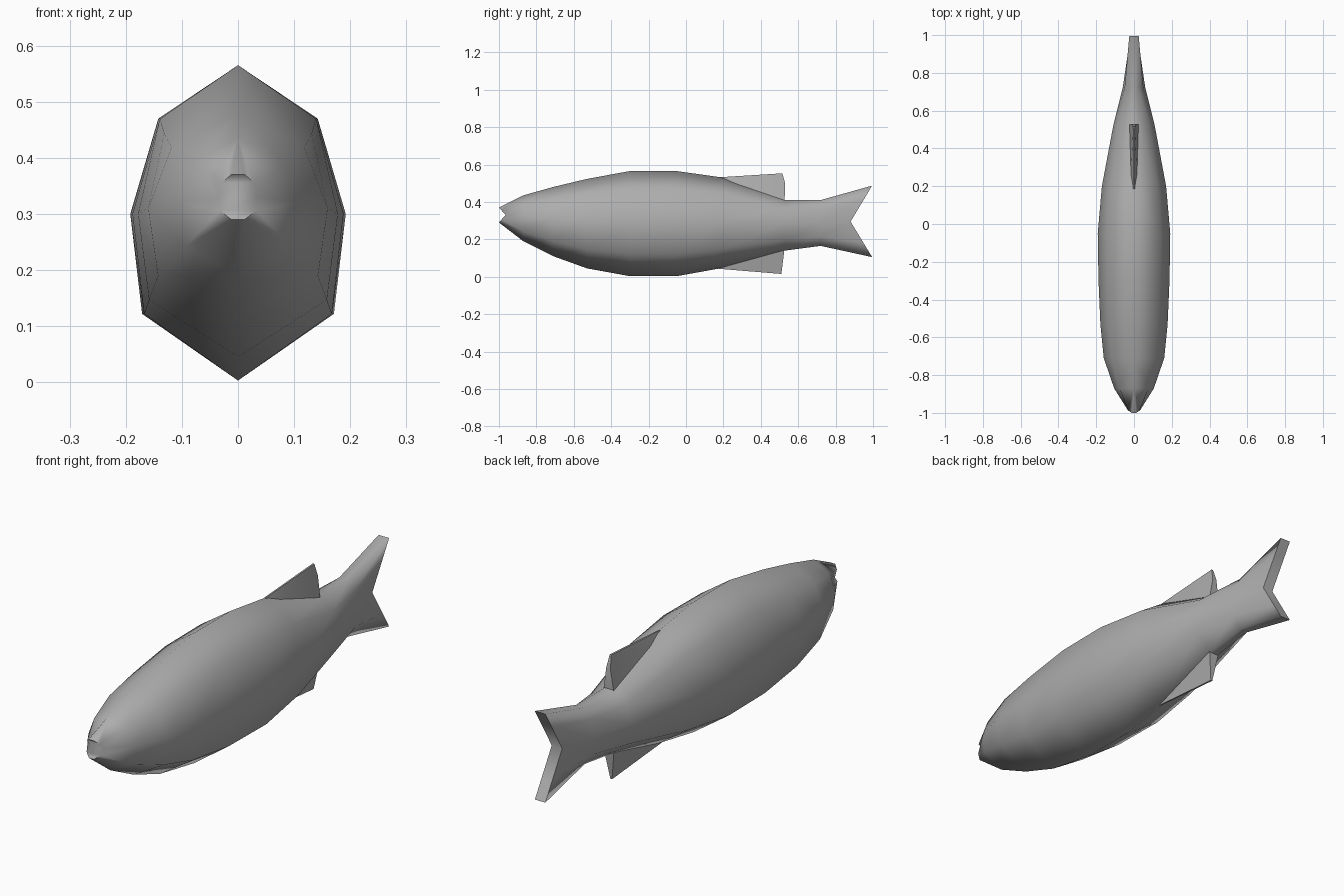
import bpy, bmesh, math

if "Cube" in bpy.data.objects:
    bpy.data.objects.remove(bpy.data.objects["Cube"], do_unlink=True)

grey = bpy.data.materials.new("plain grey")
grey.use_nodes = True
colour = (0.42, 0.42, 0.42, 1)
grey.diffuse_color = colour
grey.node_tree.nodes["Principled BSDF"].inputs["Base Color"].default_value = colour


def finish(name, bm, angle):
    bmesh.ops.remove_doubles(bm, verts=bm.verts, dist=0.0005)
    bmesh.ops.recalc_face_normals(bm, faces=bm.faces)
    mesh = bpy.data.meshes.new(name)
    bm.to_mesh(mesh)
    bm.free()
    mesh.materials.append(grey)
    obj = bpy.data.objects.new(name, mesh)
    bpy.context.collection.objects.link(obj)
    bpy.ops.object.select_all(action='DESELECT')
    obj.select_set(True)
    bpy.context.view_layer.objects.active = obj
    bpy.ops.object.shade_smooth_by_angle(angle=math.radians(angle))
    return obj


def lerp(a, b, f):
    return a + (b - a) * f


# Body stations: edge y, middle y, bottom z, middle z, top z, half width, ridge half width
STATIONS = [
    (-1.0, -0.965, 0.29, 0.33, 0.37, 0.035, 0.012),
    (-0.87, -0.87, 0.19, 0.32, 0.435, 0.105, 0),
    (-0.71, -0.71, 0.11, 0.31, 0.48, 0.16, 0),
    (-0.53, -0.53, 0.045, 0.30, 0.523, 0.178, 0),
    (-0.30, -0.30, 0.003, 0.30, 0.565, 0.188, 0),
    (-0.05, -0.05, 0.003, 0.30, 0.565, 0.192, 0),
    (0.20, 0.20, 0.048, 0.30, 0.53, 0.17, 0),
    (0.53, 0.53, 0.14, 0.29, 0.41, 0.108, 0.02),
    (0.72, 0.72, 0.165, 0.29, 0.41, 0.06, 0.02),
    (0.995, 0.88, 0.105, 0.295, 0.487, 0.025, 0.025),
]
# Half section from belly to back: height fraction, width fraction
SECTION = [(-1, 0), (-0.6, 0.89), (0, 1), (0.64, 0.74), (1, 0)]


def half_ring(bm, station, side):
    edge, mid, low, centre, high, width, ridge = station
    ring = []
    for h, w in SECTION:
        z = lerp(centre, high if h > 0 else low, abs(h))
        ring.append(bm.verts.new((side * lerp(ridge, width, w), lerp(mid, edge, abs(h)), z)))
    return ring


bm = bmesh.new()
right, left = ([half_ring(bm, s, side) for s in STATIONS] for side in (-1, 1))
last = len(SECTION) - 1
for n in range(len(STATIONS) - 1):
    for i in range(last):
        for half in (right, left):
            bm.faces.new((half[n][i], half[n][i + 1], half[n + 1][i + 1], half[n + 1][i]))
    # Narrow strips along the belly and back
    for i in (0, last):
        bm.faces.new((right[n][i], left[n][i], left[n + 1][i], right[n + 1][i]))
# Mouth notch and tail fork
for n in (0, -1):
    for i in range(last):
        bm.faces.new((right[n][i], right[n][i + 1], left[n][i + 1], left[n][i]))
finish("fish_body", bm, 80)


# Thin fins: outline points as y, z, half thickness
def fin(name, outline):
    bm = bmesh.new()
    a, b = ([bm.verts.new((s * t, y, z)) for y, z, t in outline] for s in (-1, 1))
    bm.faces.new(a)
    bm.faces.new(b)
    for i in range(len(a)):
        j = (i + 1) % len(a)
        bm.faces.new((a[i], a[j], b[j], b[i]))
    bmesh.ops.triangulate(bm, faces=[f for f in bm.faces if len(f.verts) > 4])
    return finish(name, bm, 50)


fin("dorsal_fin", [(0.18, 0.532, 0.003), (0.515, 0.553, 0.004), (0.53, 0.50, 0.01),
                   (0.527, 0.40, 0.025), (0.18, 0.48, 0.02)])
fin("anal_fin", [(0.17, 0.043, 0.003), (0.51, 0.015, 0.004), (0.527, 0.15, 0.025),
                 (0.17, 0.09, 0.02)])
